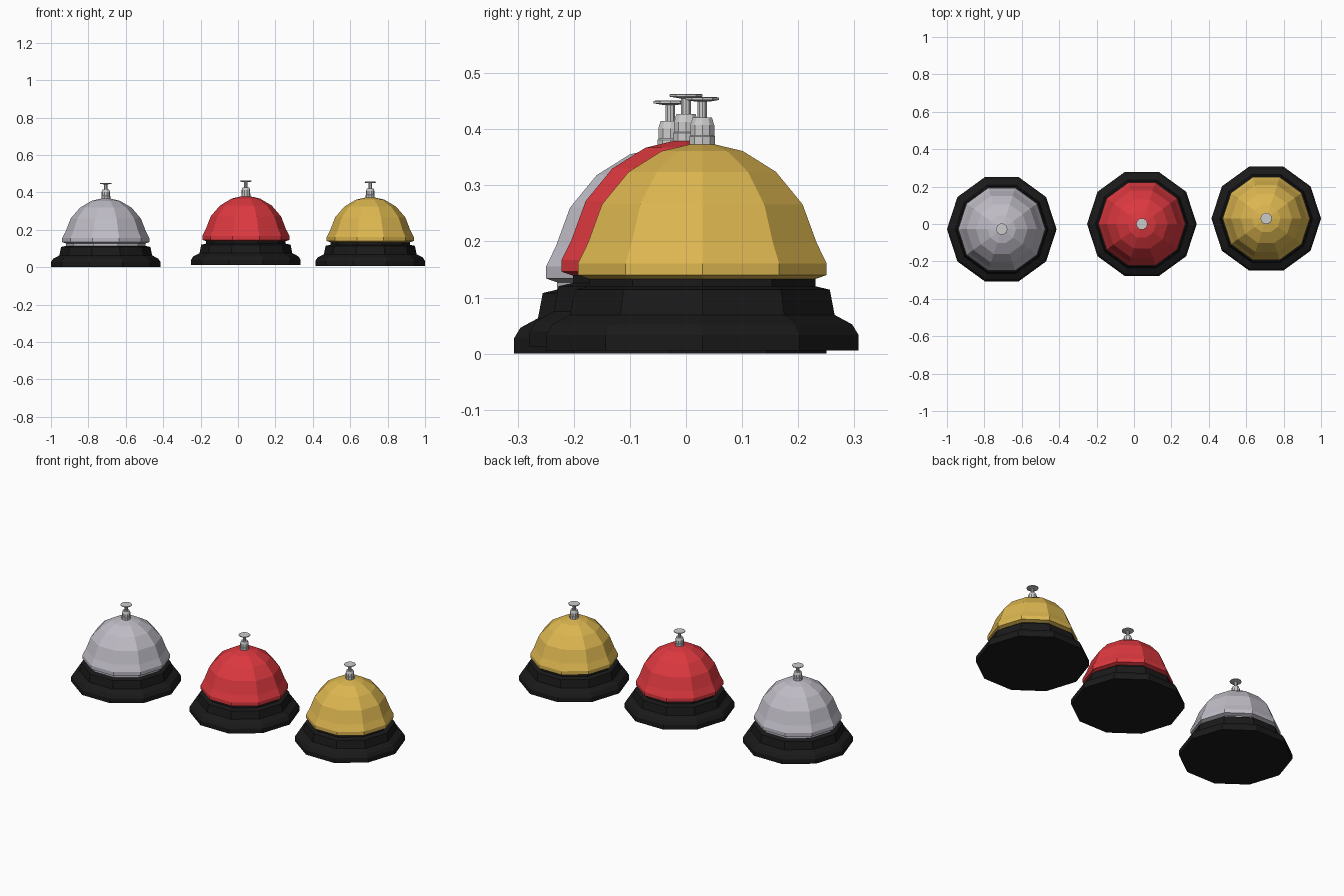
import bpy, bmesh
from math import cos, sin, tau

if "Cube" in bpy.data.objects:
    bpy.data.objects.remove(bpy.data.objects["Cube"])


def material(name, rgb):
    m = bpy.data.materials.new(name)
    m.diffuse_color = (*rgb, 1)
    m.use_nodes = True
    m.node_tree.nodes["Principled BSDF"].inputs["Base Color"].default_value = m.diffuse_color
    return m


def lathe(name, profile, loc, mat=None, sides=10):
    """Flat-faced solid of revolution from (radius, z) points, capped at both ends."""
    bm = bmesh.new()
    rings = [[bm.verts.new((r * cos(tau * i / sides), r * sin(tau * i / sides), z))
              for i in range(sides)] for r, z in profile]
    for a, b in zip(rings, rings[1:]):
        for i in range(sides):
            j = (i + 1) % sides
            bm.faces.new((a[i], a[j], b[j], b[i]))
    bm.faces.new(rings[0][::-1])
    bm.faces.new(rings[-1])
    bmesh.ops.recalc_face_normals(bm, faces=bm.faces)
    me = bpy.data.meshes.new(name)
    bm.to_mesh(me)
    bm.free()
    ob = bpy.data.objects.new(name, me)
    ob.location = loc
    if mat:
        me.materials.append(mat)
    bpy.context.collection.objects.link(ob)
    return ob


black = material("black", (0.01, 0.01, 0.01))
silver = material("silver", (0.52, 0.50, 0.56))
red = material("red", (0.72, 0.04, 0.05))
gold = material("gold", (0.72, 0.47, 0.08))

# Profiles as (radius, height)
BASE = [(.293, 0), (.293, .027), (.281, .046), (.248, .063), (.239, .108), (.212, .114)]
NECK = [(.212, .112), (.212, .132)]
DOME = [(.212, .127), (.233, .134), (.233, .155), (.2145, .191), (.188, .260),
        (.138, .318), (.076, .355), (.023, .367)]
COLLAR = [(.024, .364), (.024, .381), (.0225, .383), (.0225, .401), (.018, .415)]
POST = [(.009, .412), (.009, .446)]
BUTTON = [(.012, .443), (.031, .446), (.031, .450), (.027, .451)]

# Three desk bells: label, centre, dome colour, neck colour
for label, loc, dome_mat, neck_mat in (
        ("silver", (-.707, -.028, 0), silver, silver),
        ("red", (.042, 0, .012), red, black),
        ("gold", (.707, .029, .006), gold, black)):
    lathe(label + "_base", BASE, loc, black)
    lathe(label + "_neck", NECK, loc, neck_mat)
    lathe(label + "_dome", DOME, loc, dome_mat)
    lathe(label + "_collar", COLLAR, loc)
    lathe(label + "_post", POST, loc)
    lathe(label + "_button", BUTTON, loc)
